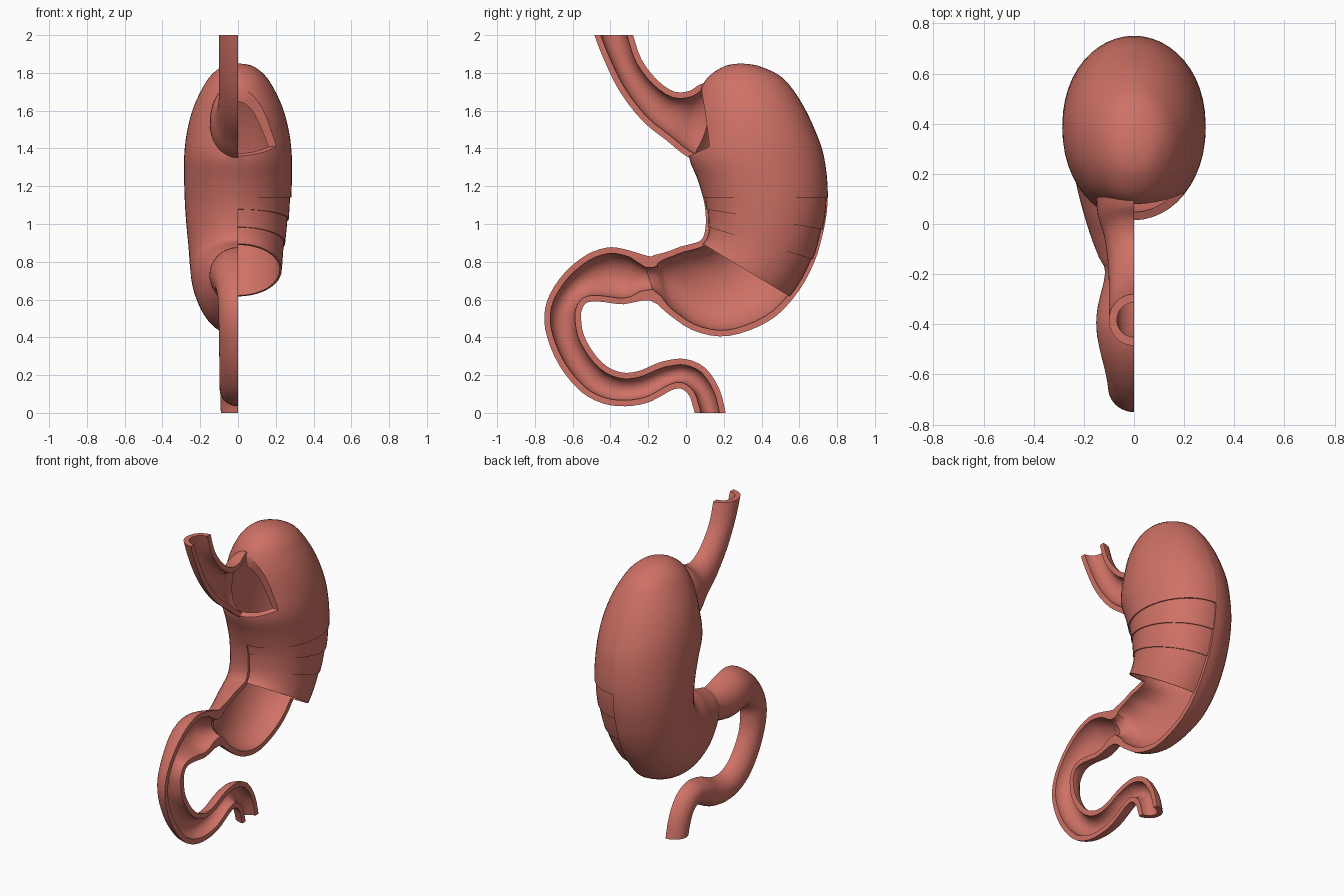
import bpy, bmesh, math

if "Cube" in bpy.data.objects:
    bpy.data.objects.remove(bpy.data.objects["Cube"])

# stations: lesser edge (y, z), greater edge (y, z), half width in x
TRACT = [
    (.29, 1.85, .29, 1.85, 0), (.21, 1.838, .38, 1.838, .075),
    (.13, 1.79, .49, 1.79, .14), (.085, 1.73, .56, 1.72, .185),
    (.055, 1.63, .63, 1.61, .235), (.035, 1.5, .69, 1.48, .27),
    (.015, 1.36, .73, 1.36, .285), (.06, 1.24, .75, 1.2, .285),
    (.095, 1.12, .745, 1.06, .28), (.105, 1.03, .72, .93, .272),
    (.10, .96, .68, .80, .262), (.08, .915, .6, .65, .255),
    (.03, .895, .48, .515, .245), (-.03, .88, .33, .435, .225),
    (-.08, .86, .18, .405, .2), (-.13, .845, .03, .44, .17),
    (-.17, .835, -.09, .52, .14), (-.2, .83, -.19, .595, .115),
    (-.33, .868, -.33, .575, .145), (-.42, .875, -.42, .585, .15),
    (-.53, .835, -.485, .59, .135), (-.64, .745, -.53, .58, .115),
    (-.72, .63, -.553, .54, .105), (-.75, .52, -.555, .49, .103),
]
BOWEL = [
    (-.735, .4, -.54, .41), (-.67, .25, -.49, .32), (-.56, .115, -.43, .255),
    (-.44, .05, -.37, .222), (-.32, .035, -.31, .212), (-.21, .052, -.24, .225),
    (-.13, .09, -.16, .26), (-.08, .118, -.09, .28), (-.03, .13, 0, .285),
    (.015, .095, .1, .24), (.035, .04, .175, .13), (.045, 0, .21, 0),
    (.06, -.1, .225, -.1),
]
TRACT += [s + (.1 - .0008 * i,) for i, s in enumerate(BOWEL)]
GULLET = [
    (-.51, 2.1, -.31, 2.1, .1), (-.485, 2, -.28, 2, .1),
    (-.43, 1.86, -.235, 1.87, .1), (-.35, 1.7, -.15, 1.76, .1),
    (-.23, 1.545, -.06, 1.7, .105), (-.1, 1.44, .02, 1.705, .12),
    (0, 1.36, .075, 1.74, .145), (.1, 1.32, .15, 1.75, .15),
    (.2, 1.33, .22, 1.74, .15),
]
SEG, SUB = 48, 3


def wall(y, z):
    # wall thickness, swelling into a ring of muscle at the stomach outlet
    ring = .03 * math.exp(-((y + .2) / .05) ** 2) if .5 < z < .95 else 0
    return .032 + ring


def resample(st):
    out = []
    for i in range(len(st) - 1):
        p0, p1, p2, p3 = st[max(i - 1, 0)], st[i], st[i + 1], st[min(i + 2, len(st) - 1)]
        for k in range(SUB):
            t = k / SUB
            out.append([.5 * (2 * b + (c - a) * t + (2 * a - 5 * b + 4 * c - d) * t * t
                              + (3 * b - a - 3 * c + d) * t ** 3)
                        for a, b, c, d in zip(p0, p1, p2, p3)])
    out.append(list(st[-1]))
    return out


def make_object(name, bm):
    mesh = bpy.data.meshes.new(name)
    bm.to_mesh(mesh)
    bm.free()
    ob = bpy.data.objects.new(name, mesh)
    bpy.context.scene.collection.objects.link(ob)
    return ob


def loft(name, stations, inset=None):
    # closed tube through elliptical rings, optionally shrunk along its normals
    bm = bmesh.new()
    rings = []
    for ay, az, by, bz, w in resample(stations):
        if w < 1e-6:
            rings.append([bm.verts.new((0, ay, az))])
            continue
        ring = []
        for k in range(SEG):
            c, s = math.cos(math.tau * k / SEG), math.sin(math.tau * k / SEG)
            ring.append(bm.verts.new((w * s, (ay + by) / 2 + (by - ay) / 2 * c,
                                      (az + bz) / 2 + (bz - az) / 2 * c)))
        rings.append(ring)
    for r, q in zip(rings, rings[1:]):
        for k in range(SEG):
            n = (k + 1) % SEG
            if len(r) == 1:
                bm.faces.new((r[0], q[k], q[n]))
            else:
                bm.faces.new((r[k], q[k], q[n], r[n]))
    for r in (rings[0], rings[-1]):
        if len(r) > 1:
            bm.faces.new(r)
    bmesh.ops.recalc_face_normals(bm, faces=bm.faces)
    bm.normal_update()
    if inset:
        moves = [(v, v.normal.copy()) for v in bm.verts]
        for v, n in moves:
            v.co -= n * inset(v.co.y, v.co.z)
    for v in bm.verts:
        if abs(v.co.x) < 1e-5:
            v.co.x = 0
    return make_object(name, bm)


def prism(name, outline, x0, x1):
    bm = bmesh.new()
    lo = [bm.verts.new((x0, y, z)) for y, z in outline]
    hi = [bm.verts.new((x1, y, z)) for y, z in outline]
    bm.faces.new(lo)
    bm.faces.new(hi)
    for k in range(len(lo)):
        n = (k + 1) % len(lo)
        bm.faces.new((lo[k], lo[n], hi[n], hi[k]))
    bmesh.ops.recalc_face_normals(bm, faces=bm.faces)
    return make_object(name, bm)


def boolean(ob, other, op):
    mod = ob.modifiers.new("cut", 'BOOLEAN')
    mod.solver = 'EXACT'
    mod.operation = op
    mod.object = other
    dg = bpy.context.evaluated_depsgraph_get()
    mesh = bpy.data.meshes.new_from_object(ob.evaluated_get(dg))
    ob.modifiers.clear()
    ob.data = mesh


helpers = []


def helper(ob):
    ob.hide_render = True
    helpers.append(ob)
    return ob


stomach_hollow = helper(loft("stomach_hollow", TRACT, wall))
gullet_hollow = helper(loft("gullet_hollow", GULLET, wall))

# far half: gullet, stomach and bowel, sliced open on the middle plane
half = loft("sliced_stomach_half", TRACT)
boolean(half, helper(loft("gullet_solid", GULLET)), 'UNION')
boolean(half, stomach_hollow, 'DIFFERENCE')
boolean(half, gullet_hollow, 'DIFFERENCE')
boolean(half, helper(prism("half_cutter", [(-1, 0), (1, 0), (1, 2), (-1, 2)], -1, 0)),
        'INTERSECT')
parts = [half]

# near half: stomach wall peeled back in four thinner and thinner layers
L1, L2, L3, L4 = [[(.02, a), (.85, b)] for a, b in
                  ((1.14, 1.14), (1.094, .949), (1.015, .757), (.936, .435))]
window = [(.06, 2), (.075, 1.745), (.1, 1.6), (.125, 1.41), (.02, 1.362), (-.1, 1.3)]
bands = [[(-.1, 1.14), (1, 1.14), (1, 2)] + window]
bands += [[lo[0], lo[1], up[1], up[0]] for up, lo in ((L1, L2), (L2, L3), (L3, L4))]
for k, outline in enumerate(bands):
    layer = loft("stomach_wall_layer_%d" % (k + 1), TRACT,
                 (lambda y, z, d=.007 * k: d) if k else None)
    boolean(layer, stomach_hollow, 'DIFFERENCE')
    boolean(layer, helper(prism("layer_cutter", outline, 0, 1)), 'INTERSECT')
    parts.append(layer)

for ob in helpers:
    bpy.data.objects.remove(ob)

# one flesh colour, smooth with crisp cut edges
flesh = bpy.data.materials.new("flesh_red")
flesh.diffuse_color = (.62, .165, .13, 1)
flesh.use_nodes = True
flesh.node_tree.nodes["Principled BSDF"].inputs["Base Color"].default_value = flesh.diffuse_color
bpy.ops.object.select_all(action='DESELECT')
for ob in parts:
    ob.data.materials.clear()
    ob.data.materials.append(flesh)
    ob.select_set(True)
    bpy.context.view_layer.objects.active = ob
bpy.ops.object.shade_smooth_by_angle(angle=math.radians(35))
